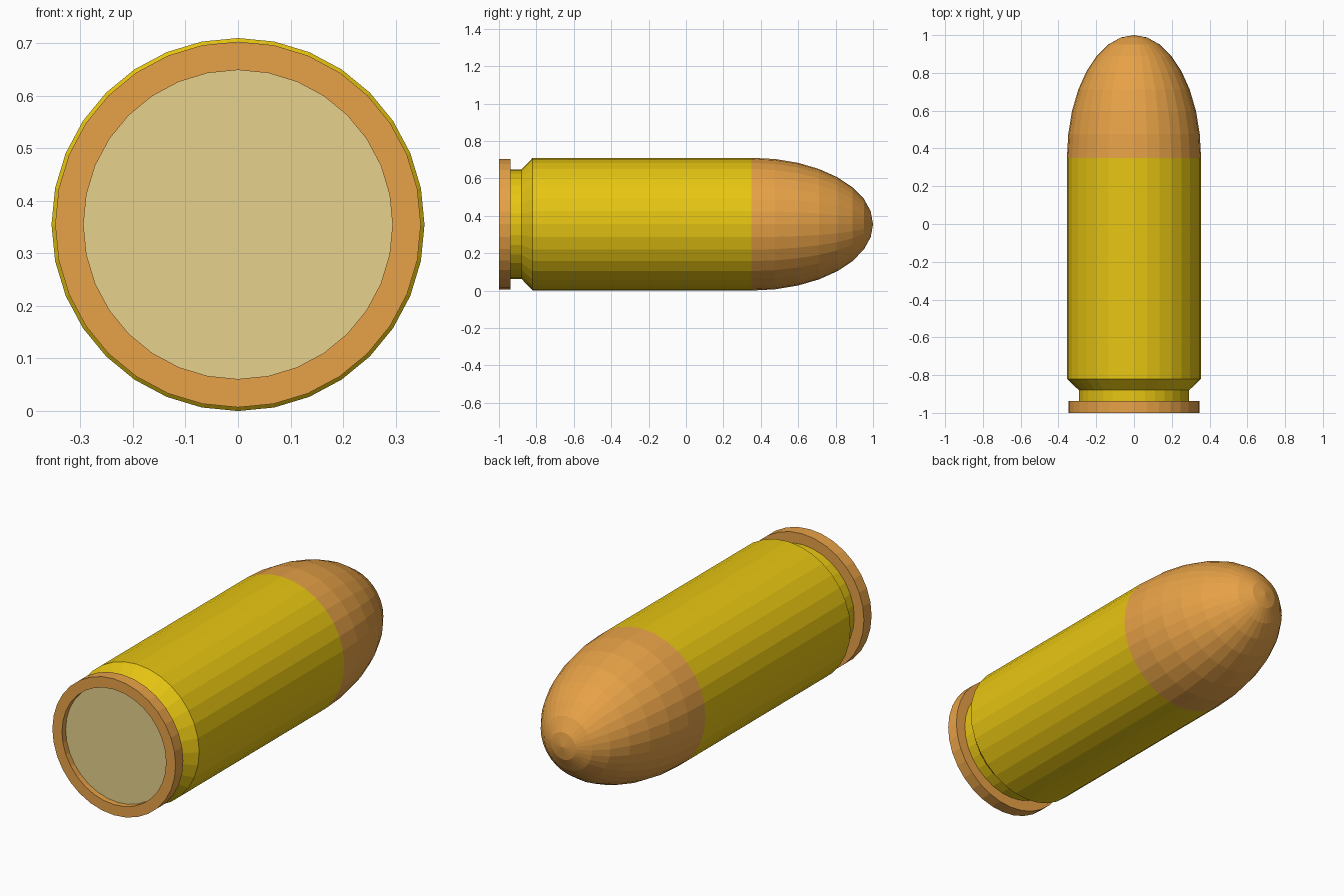
import bpy, bmesh
from math import sin, cos, pi

if "Cube" in bpy.data.objects:
    bpy.data.objects.remove(bpy.data.objects["Cube"])

SIDES = 32
R = 0.355           # case radius, also height of the axis above the ground


def material(name, rgb):
    m = bpy.data.materials.new(name)
    m.diffuse_color = (*rgb, 1)
    m.use_nodes = True
    m.node_tree.nodes["Principled BSDF"].inputs["Base Color"].default_value = m.diffuse_color
    return m


def lathe(name, profile, mat, closed=False):
    """Spin (radius, y) points around the long axis; radius 0 becomes a pole."""
    bm = bmesh.new()
    rings = []
    for r, y in profile:
        if r == 0:
            rings.append([bm.verts.new((0, y, R))] * SIDES)
        else:
            rings.append([bm.verts.new((r * sin(2 * pi * i / SIDES), y,
                                        R + r * cos(2 * pi * i / SIDES)))
                          for i in range(SIDES)])
    pairs = list(zip(rings, rings[1:]))
    if closed:
        pairs.append((rings[-1], rings[0]))
    for a, b in pairs:
        for i in range(SIDES):
            j = (i + 1) % SIDES
            quad = dict.fromkeys((a[i], a[j], b[j], b[i]))
            bm.faces.new(list(quad))
    bmesh.ops.recalc_face_normals(bm, faces=bm.faces)
    mesh = bpy.data.meshes.new(name)
    bm.to_mesh(mesh)
    bm.free()
    mesh.materials.append(mat)
    obj = bpy.data.objects.new(name, mesh)
    bpy.context.collection.objects.link(obj)
    return obj


brass = material("brass", (0.8, 0.56, 0.006))
copper = material("copper", (0.8, 0.36, 0.063))
pale = material("pale_brass", (0.8, 0.64, 0.27))

# Case: extractor groove, chamfer and straight body
lathe("case", [(0.292, -0.97), (0.292, -0.88), (R, -0.82), (R, 0.35)], brass)

# Rounded tip: half ellipsoid
tip = [(R * cos(k * pi / 16), 0.35 + 0.65 * sin(k * pi / 16)) for k in range(8)]
lathe("bullet_tip", tip + [(0, 1.0)], copper)

# Rim ring around the base
lathe("rim", [(0.294, -1), (0.348, -1), (0.348, -0.938), (0.294, -0.938)],
      copper, closed=True)

# Recessed base disc
lathe("base_disc", [(0, -0.97), (0.294, -0.97), (0.294, -0.94), (0, -0.94)], pale)
